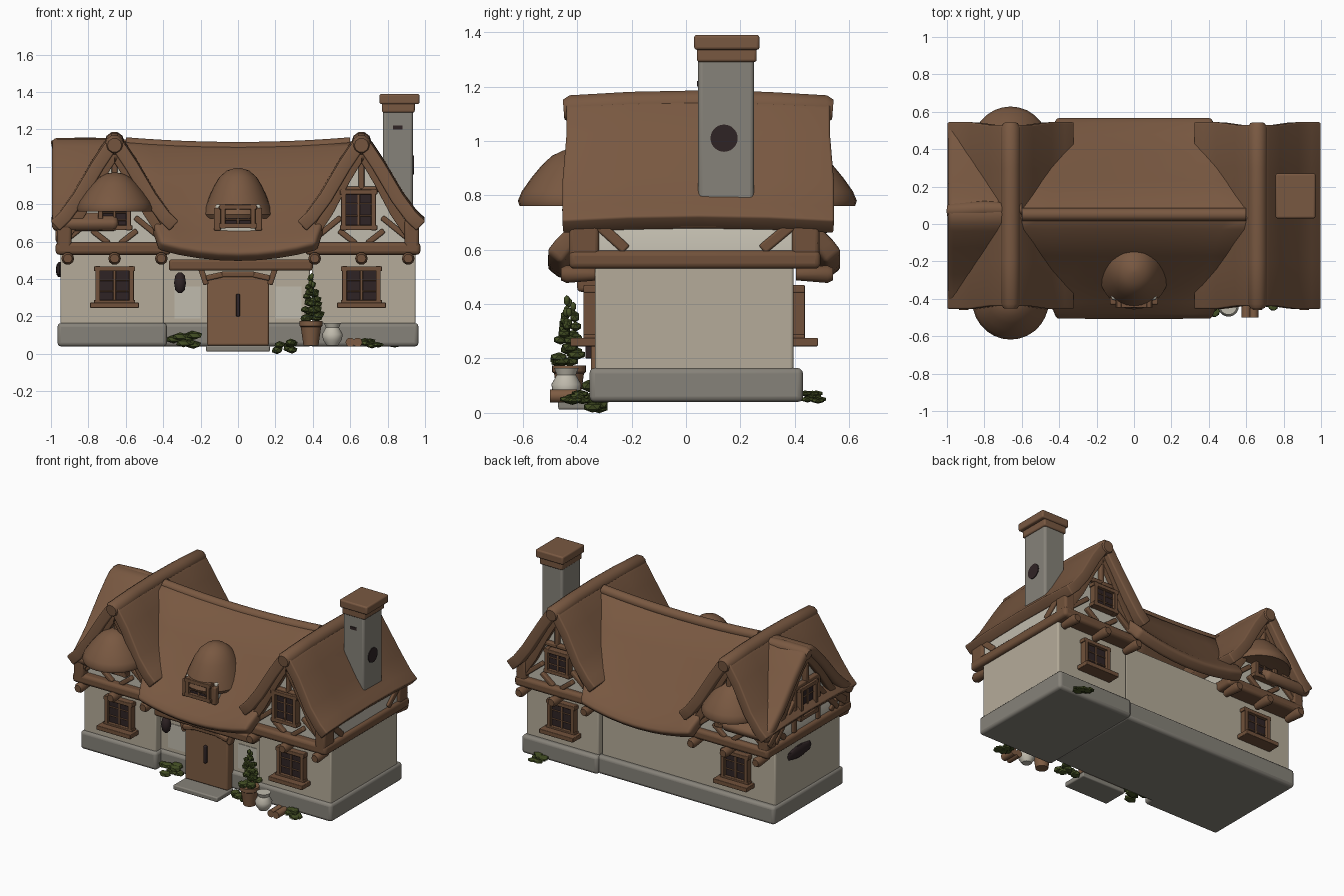
import bpy, bmesh, math, random
from mathutils import Matrix, Vector

if "Cube" in bpy.data.objects:
    bpy.data.objects.remove(bpy.data.objects["Cube"])
random.seed(4)

def mat(name, r, g, b):
    m = bpy.data.materials.new(name)
    m.diffuse_color = (r, g, b, 1)
    m.use_nodes = True
    m.node_tree.nodes["Principled BSDF"].inputs["Base Color"].default_value = m.diffuse_color
    return m

ROOF = mat("roof_brown", .19, .098, .053)
TIMBER = mat("timber_brown", .165, .083, .043)
DOOR = mat("door_brown", .21, .108, .056)
WALL = mat("plaster", .46, .41, .32)
LIGHT = mat("light_plaster", .53, .50, .42)
STONE = mat("grey_stone", .24, .224, .192)
DARK = mat("dark_glass", .028, .017, .018)
LEAF = mat("leaf_green", .058, .08, .018)

def finish(name, bm, mats, bevel=0, loc=(0, 0, 0), rz=0, solid=0):
    bmesh.ops.recalc_face_normals(bm, faces=bm.faces)
    me = bpy.data.meshes.new(name)
    bm.to_mesh(me)
    bm.free()
    for m in mats:
        me.materials.append(m)
    ob = bpy.data.objects.new(name, me)
    bpy.context.collection.objects.link(ob)
    ob.location, ob.rotation_euler = loc, (0, 0, rz)
    bpy.ops.object.select_all(action='DESELECT')
    ob.select_set(True)
    bpy.context.view_layer.objects.active = ob
    bpy.ops.object.shade_smooth_by_angle(angle=math.radians(40))
    if solid:
        s = ob.modifiers.new("thick", 'SOLIDIFY')
        s.thickness, s.offset = solid, -1
    if bevel:
        b = ob.modifiers.new("round", 'BEVEL')
        b.width, b.segments, b.limit_method = bevel, 3, 'ANGLE'
        b.angle_limit = math.radians(50)
    return ob

def cube(bm, c, s, mi=0, ry=0):
    M = Matrix.Translation(c) @ Matrix.Rotation(ry, 4, 'Y') @ Matrix.Diagonal((*s, 1))
    for v in bmesh.ops.create_cube(bm, size=1, matrix=M)['verts']:
        for f in v.link_faces:
            f.material_index = mi

def box(name, lo, hi, m, bevel=.01):
    bm = bmesh.new()
    cube(bm, [(a + b) / 2 for a, b in zip(lo, hi)], [abs(b - a) for a, b in zip(lo, hi)])
    return finish(name, bm, [m], bevel)

def beams(name, segs, w, d, m, loc=(0, 0, 0), rz=0):
    # straight timbers in the local xz plane, given as x1, z1, x2, z2
    bm = bmesh.new()
    for x1, z1, x2, z2 in segs:
        cube(bm, ((x1 + x2) / 2, 0, (z1 + z2) / 2), (math.hypot(x2 - x1, z2 - z1), d, w),
             0, -math.atan2(z2 - z1, x2 - x1))
    return finish(name, bm, [m], .008, loc, rz)

def window(name, loc, w, h, rz=0, sill=True):
    bm = bmesh.new()
    cube(bm, (0, 0, 0), (w, .03, h), 1)
    for s in (-1, 1):
        cube(bm, (s * w / 2, -.012, 0), (.026, .05, h + .03))
        cube(bm, (0, -.012, s * h / 2), (w + .04, .05, .026))
        cube(bm, (0, -.012, s * h / 6), (w, .016, .008))
    cube(bm, (0, -.012, 0), (.014, .02, h))
    if sill:
        cube(bm, (0, -.035, -h / 2 - .015), (w + .08, .1, .03))
    return finish(name, bm, [TIMBER, DARK], .005, loc, rz)

def sheet(name, prof, rows, place, thick, m, bevel=.02):
    # profile (u, z) mirrored about the ridge and swept over the rows
    full = [(-u, z) for u, z in prof[:0:-1]] + prof
    bm = bmesh.new()
    g = [[bm.verts.new(place(t, u, z)) for u, z in full] for t in rows]
    for a, b in zip(g, g[1:]):
        for i in range(len(full) - 1):
            bm.faces.new((a[i], a[i + 1], b[i + 1], b[i]))
    ob = finish(name, bm, [m], bevel, solid=thick)
    if sum(p.normal.z for p in ob.data.polygons) < 0:
        ob.data.flip_normals()
    return ob

def tube(name, pts, r, m, ends=1):
    # round bar, its end points narrowed by the factor given
    cu = bpy.data.curves.new(name, 'CURVE')
    cu.dimensions, cu.bevel_depth, cu.bevel_resolution, cu.use_fill_caps = '3D', r, 3, True
    sp = cu.splines.new('POLY')
    sp.points.add(len(pts) - 1)
    for p, q in zip(sp.points, pts):
        p.co = (*q, 1)
    sp.points[0].radius = sp.points[-1].radius = ends
    cu.materials.append(m)
    ob = bpy.data.objects.new(name, cu)
    bpy.context.collection.objects.link(ob)
    bpy.ops.object.select_all(action='DESELECT')
    ob.select_set(True)
    bpy.context.view_layer.objects.active = ob
    bpy.ops.object.convert(target='MESH')
    bpy.ops.object.shade_smooth_by_angle(angle=math.radians(50))

def lathe(name, prof, loc, m, sx=1, sy=1, n=28):
    bm = bmesh.new()
    rings = [[bm.verts.new((r * sx * math.cos(k * math.tau / n), r * sy * math.sin(k * math.tau / n), z))
              for k in range(n)] for r, z in prof]
    for a, b in zip(rings, rings[1:]):
        for k in range(n):
            bm.faces.new((a[k], a[(k + 1) % n], b[(k + 1) % n], b[k]))
    bm.faces.new(rings[0])
    bm.faces.new(rings[-1])
    return finish(name, bm, [m], 0, loc)

def bush(name, c, s):
    bm = bmesh.new()
    for i in range(9):
        p = Vector(c) + Vector([random.uniform(-.6, .6) * k for k in s])
        M = Matrix.Translation(p) @ Matrix.Diagonal((s[0] * .45, s[1] * .45, s[2] * .45, 1))
        bmesh.ops.create_icosphere(bm, subdivisions=1, radius=1, matrix=M)
    finish(name, bm, [LEAF])

# Ground floor: stone plinth and plaster walls, recessed centre front
for n, x0, x1, f, b in (("left", -.965, -.38, -.355, .39), ("main", -.965, .4, -.3, .41), ("right", .38, .965, -.355, .43)):
    box(n + "_plinth", (x0, f, .04), (x1, b, .165), STONE, .02)
    box(n + "_wall", (x0 + .015, f + .02, .1), (x1 - .015, b - .035, .58), WALL)

# Roof profiles, distance from ridge and height
GABLE = [(0, 1.175), (.03, 1.165), (.06, 1.13), (.12, 1.04), (.22, .87), (.29, .775), (.342, .725)]
MAIN = [(0, 1.14), (.06, 1.115), (.2, .96), (.35, .78), (.45, .67), (.51, .61), (.545, .565)]
ENDS = [-.485, -.25, 0, .25, .485]

# Main roof, narrowing between the wings, with a sagging ridge
sheet("main_roof", MAIN, [i / 4 - 1 for i in range(9)],
      lambda t, u, z: (t * (.66 - .24 * (abs(u) / .53) ** .8),
                       .03 + u, z - .03 * (1 - t * t) + (.03 * t * t if abs(u) > .4 else 0)), .075, ROOF, .028)
tube("main_ridge", [(x / 10, .05, 1.1 + .03 * (x / 6.6) ** 2) for x in range(-6, 7)], .035, ROOF)

# West end roof and its wall
sheet("west_roof", GABLE, [-.995, -.8, -.64],
      lambda t, u, z: (t, .05 + u * 1.46, z - .02), .07, ROOF, .028)
tube("west_ridge", [(-.995, .07, 1.105), (-.97, .07, 1.11), (-.8, .08, 1.115), (-.6, .08, 1.115)], .045, ROOF, .75)
sheet("west_bargeboard", GABLE, [-.975, -.935],
      lambda t, u, z: (t, .05 + u * 1.28, z - .09), .05, TIMBER, .01)

def gable_wall(name, half, a, b, top, place):
    bm = bmesh.new()
    pts = [(-half, .55), (half, .55), (half, .68), (0, top), (-half, .68)]
    A, B = ([bm.verts.new(place(t, u, z)) for u, z in pts] for t in (a, b))
    bm.faces.new(A)
    bm.faces.new(B)
    for i in range(5):
        bm.faces.new((A[i], A[i - 1], B[i - 1], B[i]))
    finish(name, bm, [LIGHT])

gable_wall("west_gable_wall", .41, -.94, -.6, 1.06, lambda t, u, z: (t, .05 + u, z))

for side, sx in (("left", -1), ("right", 1)):
    cx = .66 * sx
    # Cross gable roof with ridge roll and plaster ends
    sheet(side + "_gable_roof", GABLE, ENDS,
          lambda t, u, z: (cx + u, .045 + t * (1.03 if abs(u) > .2 else 1), z - .07 * t * t), .07, ROOF, .028)
    tube(side + "_gable_ridge", [(cx, .045 + t, 1.135 - .08 * t * t) for t in (-.495, -.47, -.25, 0, .25, .47, .495)],
         .053, ROOF, .72)
    gable_wall(side + "_gable_wall", .29, -.375, .455, 1.07, lambda t, u, z: (cx + u, t, z))
    # Floor belt running round the wing
    x0, x1 = sorted((.36 * sx, .975 * sx))
    box(side + "_floor_belt", (x0, -.43, .53), (x1, .495, .597), TIMBER, .02)
    box(side + "_outer_strip", (.6 * sx, -.36, .56), (.95 * sx, .44, .72), LIGHT)
    for e, y0, y1 in (("front", -.43, -.32), ("back", .39, .49)):
        box(f"{side}_{e}_corner_post", (.89 * sx, y0, .56), (.968 * sx, y1, .72), TIMBER, .015)
    beams(side + "_end_braces", [(-.36, .7, -.25, .6), (.25, .6, .37, .7), (-.4, .70, .4, .70)],
          .04, .04, TIMBER, (.945 * sx, .03, 0), math.pi / 2 * sx)
    for end, y, rz, sy in (("front", -.385, 0, -1), ("back", .465, math.pi, 1)):
        tag = f"{side}_{end}"
        sheet(tag + "_bargeboard", GABLE, [y - .035, y + .02],
              lambda t, u, z: (cx + u * .9, t, z - .1), .05, TIMBER, .01)
        # Half timbering
        beams(tag + "_timbers", [(s * a, b, s * c, d) for s in (-1, 1) for a, b, c, d in
              ((.27, .60, .11, .73), (.12, .66, .03, .59), (.0, .88, .12, .88))]
              + [(0, .88, 0, 1.03)], .03, .035, TIMBER, (cx, y, 0), rz)
        # Rounded joist ends
        for k, dx in enumerate((-.25, 0, .25)):
            tube(f"{tag}_joist_{k}", [(cx + dx, y - .06 * sy, .51), (cx + dx, y + .055 * sy, .51),
                                      (cx + dx, y + .075 * sy, .51)], .034, TIMBER, .7)
        # Windows
        wy = -.34 if sy < 0 else (.38 if sx < 0 else .4)
        window(tag + "_lower_window", (cx, wy, .365), .18, .18, rz)
        if sx > 0:
            window(tag + "_upper_window", (cx - .015, y, .77), .16, .19 if sy < 0 else .14, rz, False)
        else:
            window(tag + "_upper_window", (cx, y, .735), .15, .12, rz, False)
            # Thatched hood over the left gable window
            lathe(tag + "_hood", [(.85, -.02), (.97, -.025), (1, -.005), (.93, .03), (.76, .08), (.58, .125),
                                  (.4, .16), (.2, .18), (.02, .185)],
                  (cx, -.41 if sy < 0 else .42, .785), ROOF, .205, .208)

# West end details
window("west_window", (-.95, .05, .78), .16, .2, -math.pi / 2, False)
beams("west_timbers", [(s * a, b, s * c, d) for s in (-1, 1) for a, b, c, d in
      ((.34, .6, .13, .82), (.13, .6, .13, .9), (0, .9, .14, .9))] + [(0, .9, 0, 1.03)],
      .035, .04, TIMBER, (-.95, .05, 0), -math.pi / 2)
lathe("west_wall_vent", [(.3, -.04), (.9, -.025), (1, 0), (.9, .025), (.3, .04)], (-.955, .12, .45), DARK, .018, .13)

# Bell shaped dormer
box("dormer_body", (-.12, -.405, .58), (.12, -.2, .8), LIGHT)
window("dormer_window", (0, -.41, .735), .16, .1, 0, False)
for s in (-1, 1):
    box("dormer_post", (s * .11 - .018, -.43, .66), (s * .11 + .018, -.39, .78), TIMBER, .006)
lathe("dormer_roof", [(.155, -.01), (.178, -.02), (.188, .0), (.172, .05), (.152, .1), (.13, .15), (.1, .2), (.06, .235), (.01, .25)],
      (0, -.25, .745), ROOF, 1, 1.1)

# Chimney
box("chimney_shaft", (.775, .045, .7), (.935, .25, 1.31), STONE, .015)
box("chimney_neck", (.77, .04, 1.29), (.945, .26, 1.345), ROOF)
box("chimney_cap", (.757, .03, 1.335), (.97, .27, 1.39), ROOF)
lathe("chimney_side_hole", [(.05, -.004), (.05, .004)], (0, 0, 0), DARK).matrix_world = \
    Matrix.Translation((.936, .14, 1.01)) @ Matrix.Rotation(math.pi / 2, 4, 'Y')
box("chimney_front_slot", (.83, .041, 1.2), (.88, .049, 1.22), DARK, 0)

# Entrance
box("door", (-.165, -.35, .045), (.165, -.28, .42), DOOR)
beams("door_lintel", [(-.17, .405, -.08, .425), (-.09, .425, .09, .425), (.08, .425, .17, .405)], .03, .08, TIMBER, (0, -.33, 0))
box("porch_beam", (-.37, -.4, .445), (.4, -.28, .505), TIMBER, .015)
for s in (-1, 1):
    beams("porch_brace", [(s * .2, .46, s * .17, .37)], .03, .05, TIMBER, (0, -.33, 0))
    box("light_plaster_patch", (s * .27 - .07, -.284, .19), (s * .27 + .07, -.276, .36), LIGHT, 0)
box("door_handle", (-.01, -.37, .2), (.01, -.345, .32), DARK, .006)
box("door_step", (-.17, -.47, .012), (.17, -.29, .045), STONE, .008)
lathe("lamp", [(.01, -.055), (.025, -.04), (.032, 0), (.025, .04), (.01, .055)], (-.31, -.345, .38), DARK)

# Potted tree, jug, logs and plants
lathe("tree_pot", [(.04, 0), (.055, .1), (.062, .105), (.062, .13), (.04, .13)], (.39, -.43, .045), DOOR)
for i in range(5):
    r = .075 - .012 * i
    bush(f"tree_leaves_{i}", (.395, -.43, .2 + .048 * i), (r, r, .04))
lathe("jug", [(.03, 0), (.05, .03), (.055, .06), (.035, .095), (.045, .12), (.03, .12)], (.505, -.44, .045), LIGHT)
for i, (x, z) in enumerate(((.6, .062), (.64, .062))):
    tube(f"log_{i}", [(x, -.5, z), (x, -.4, z)], .025, DOOR)
for i, (c, s) in enumerate((((-.29, -.35, .075), (.1, .07, .05)), ((.25, -.36, .045), (.07, .08, .045)),
                            ((.72, -.42, .06), (.07, .07, .03)), ((.8, .47, .06), (.08, .06, .025)))):
    bush(f"plant_{i}", c, s)
